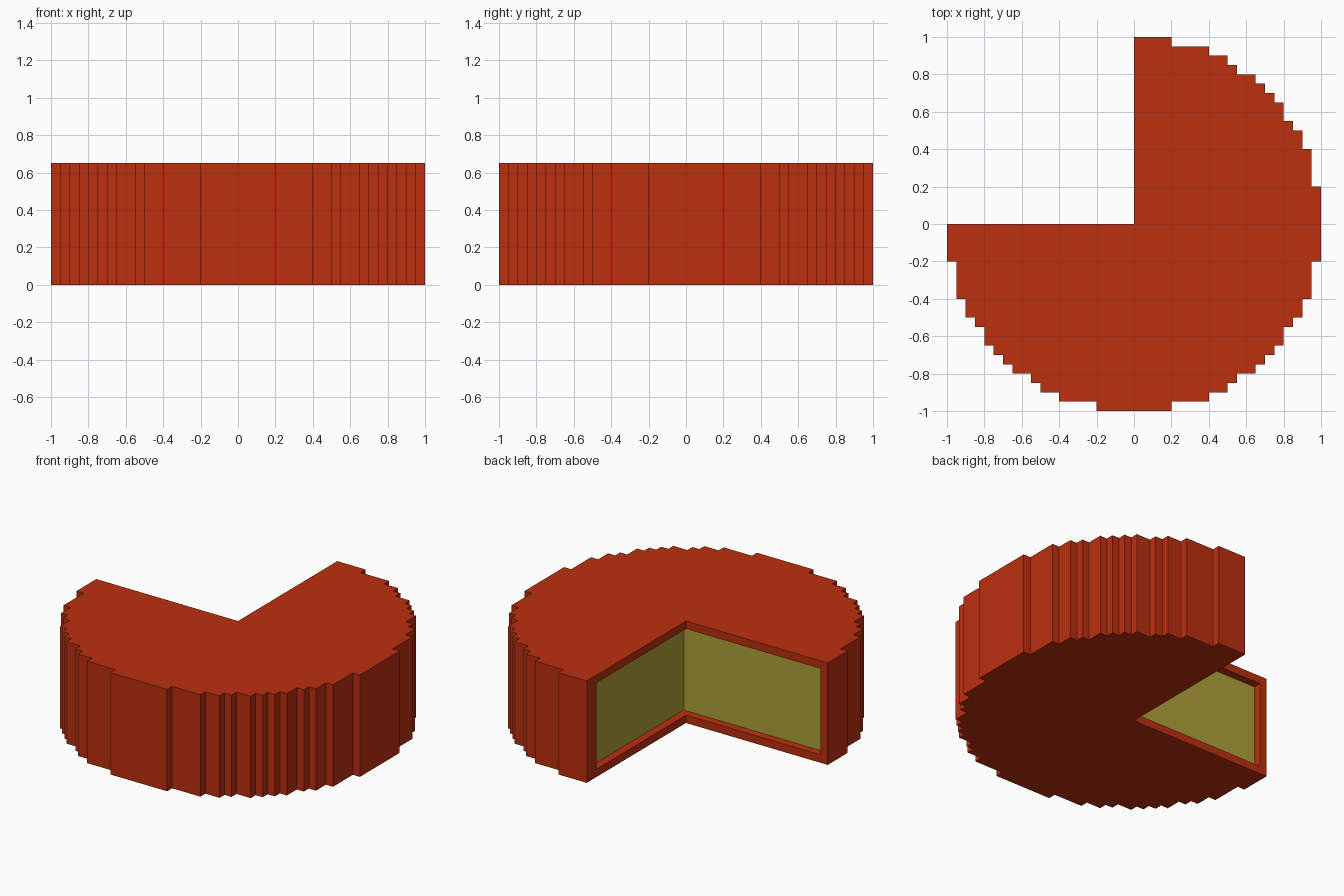
import bpy, bmesh

if "Cube" in bpy.data.objects:
    bpy.data.objects.remove(bpy.data.objects["Cube"])

U = 0.05          # block size
H = 13 * U        # wheel height


def material(name, rgb):
    m = bpy.data.materials.new(name)
    m.diffuse_color = (*rgb, 1)
    m.use_nodes = True
    m.node_tree.nodes["Principled BSDF"].inputs["Base Color"].default_value = m.diffuse_color
    return m


red = material("red wax", (0.50, 0.029, 0.0048))
yellow = material("yellow cheese", (0.42, 0.36, 0.041))

# Stepped quarter arc: convex and concave corners, from (0, 1) round to (1, 0)
steps = [(4, 20), (8, 19), (10, 18), (11, 17), (13, 16), (14, 15),
         (15, 14), (16, 13), (17, 11), (18, 10), (19, 8), (20, 4)]
arc = [(0, 20)]
for i, (x, y) in enumerate(steps):
    arc.append((x, y))
    arc.append((x, steps[i + 1][1] if i + 1 < len(steps) else 0))

# Three quarters of the wheel, turning clockwise, closed at the centre
outline = []
for k in range(3):
    for x, y in arc:
        for _ in range(k):
            x, y = y, -x
        p = (x * U, y * U)
        if p not in outline:
            outline.append(p)
# drop the straight joints at (1, 0) and (0, -1)
outline = [p for p in outline if p not in ((20 * U, 0), (0, -20 * U))]
outline.append((0, 0))

# Wheel body
bm = bmesh.new()
base = bm.faces.new([bm.verts.new((x, y, 0)) for x, y in outline])
top = bmesh.ops.extrude_face_region(bm, geom=[base], use_keep_orig=True)["geom"]
bmesh.ops.translate(bm, vec=(0, 0, H),
                    verts=[v for v in top if isinstance(v, bmesh.types.BMVert)])
bmesh.ops.recalc_face_normals(bm, faces=bm.faces)
me = bpy.data.meshes.new("cheese_wheel")
bm.to_mesh(me)
bm.free()
me.materials.append(red)
me.materials.append(yellow)
wheel = bpy.data.objects.new("cheese_wheel", me)
bpy.context.collection.objects.link(wheel)

# Recess both cut faces inside the wax rim with one box
x0, x1, y0, y1, z0, z1 = -0.95, 0.05, -0.05, 0.90, U, H - U
bpy.ops.mesh.primitive_cube_add(size=1, location=((x0 + x1) / 2, (y0 + y1) / 2, H / 2))
cutter = bpy.context.object
cutter.name = "recess_cutter"
cutter.scale = (x1 - x0, y1 - y0, z1 - z0)
cutter.hide_render = True
mod = wheel.modifiers.new("recess", "BOOLEAN")
mod.operation = "DIFFERENCE"
mod.solver = "EXACT"
mod.object = cutter
bpy.context.view_layer.objects.active = wheel
bpy.ops.object.modifier_apply(modifier=mod.name)
bpy.data.objects.remove(cutter)

# Back walls of the recess are bare cheese, everything else is wax
for f in wheel.data.polygons:
    c, n = f.center, f.normal
    bare = (n.x < -0.9 and abs(c.x - x1) < 0.001) or (n.y > 0.9 and abs(c.y - y0) < 0.001)
    f.material_index = 1 if bare else 0
